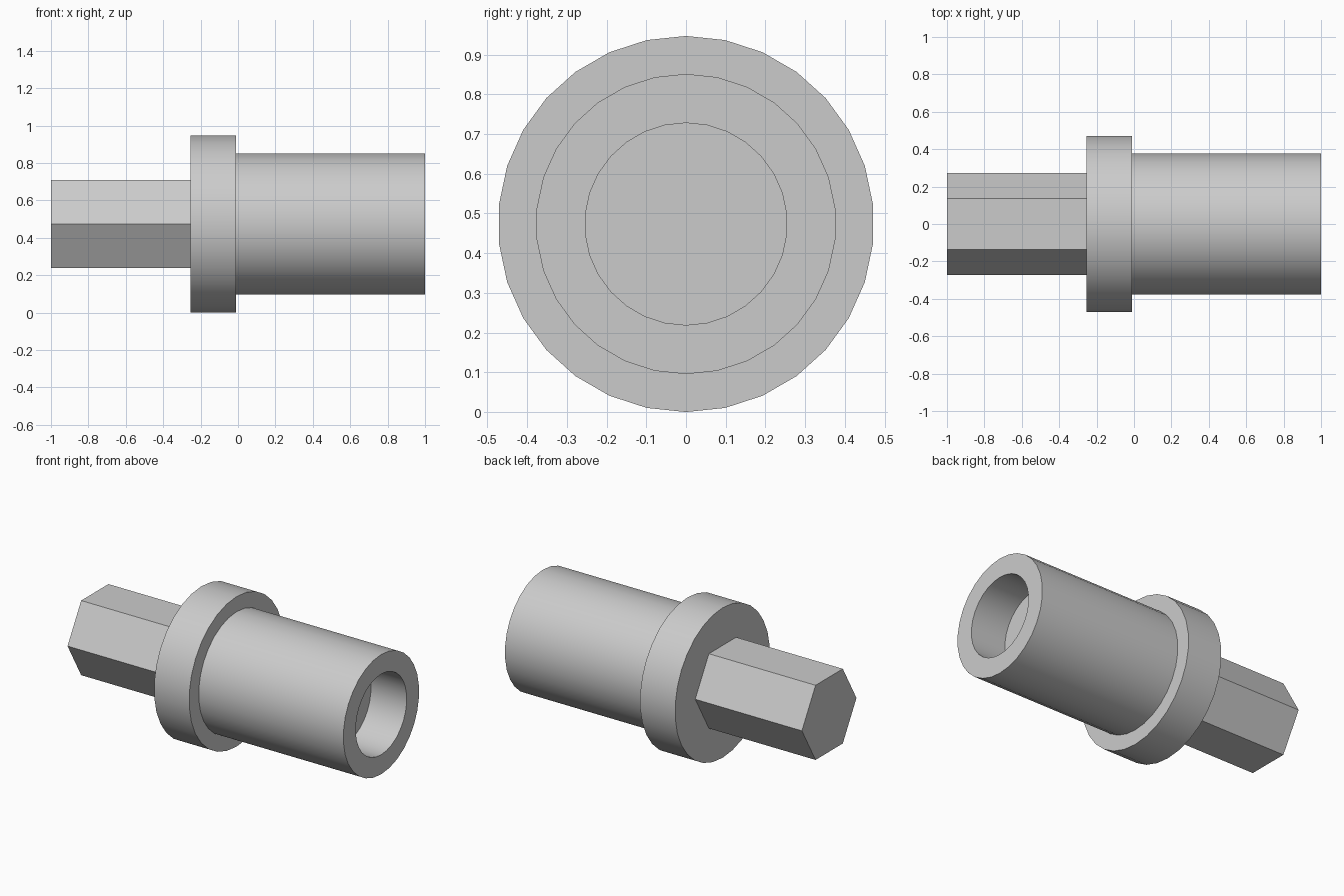
import bpy
import bmesh
from math import cos, sin, tau, radians

cube = bpy.data.objects.get("Cube")
if cube:
    bpy.data.objects.remove(cube, do_unlink=True)

AXIS_Z = 0.4735

steel = bpy.data.materials.new("plain_grey")
steel.use_nodes = True
grey = (0.6, 0.6, 0.6, 1)
steel.diffuse_color = grey
steel.node_tree.nodes["Principled BSDF"].inputs["Base Color"].default_value = grey


def turned(name, profile, sides, start, cap_end):
    """Sweep (x, radius) points around the long axis and cap the ends."""
    bm = bmesh.new()
    rings = []
    for x, r in profile:
        angles = [start + tau * i / sides for i in range(sides)]
        rings.append([bm.verts.new((x, r * cos(a), r * sin(a))) for a in angles])
    for a, b in zip(rings, rings[1:]):
        for i in range(sides):
            j = (i + 1) % sides
            bm.faces.new((a[i], a[j], b[j], b[i]))
    bm.faces.new(rings[0])
    if cap_end:
        bm.faces.new(rings[-1])
    bmesh.ops.recalc_face_normals(bm, faces=bm.faces)
    mesh = bpy.data.meshes.new(name)
    bm.to_mesh(mesh)
    bm.free()
    mesh.materials.append(steel)
    obj = bpy.data.objects.new(name, mesh)
    obj.location.z = AXIS_Z
    bpy.context.collection.objects.link(obj)
    return obj


# Collar, sleeve and blind bore turned as one closed body
body = turned("collar_and_sleeve", [
    (-0.255, 0.4735), (-0.01, 0.4735),   # collar
    (-0.01, 0.378), (1.0, 0.378),        # sleeve
    (1.0, 0.2545), (0.75, 0.2545),       # bore
], 30, radians(90), True)

# Hexagonal shank, open where it joins the collar
shank = turned("hex_shank", [(-1.0, 0.272), (-0.255, 0.272)], 6, 0, False)

# Smooth the round walls, keep the rims crisp
bpy.ops.object.select_all(action="DESELECT")
body.select_set(True)
bpy.context.view_layer.objects.active = body
bpy.ops.object.shade_smooth_by_angle(angle=radians(30))
